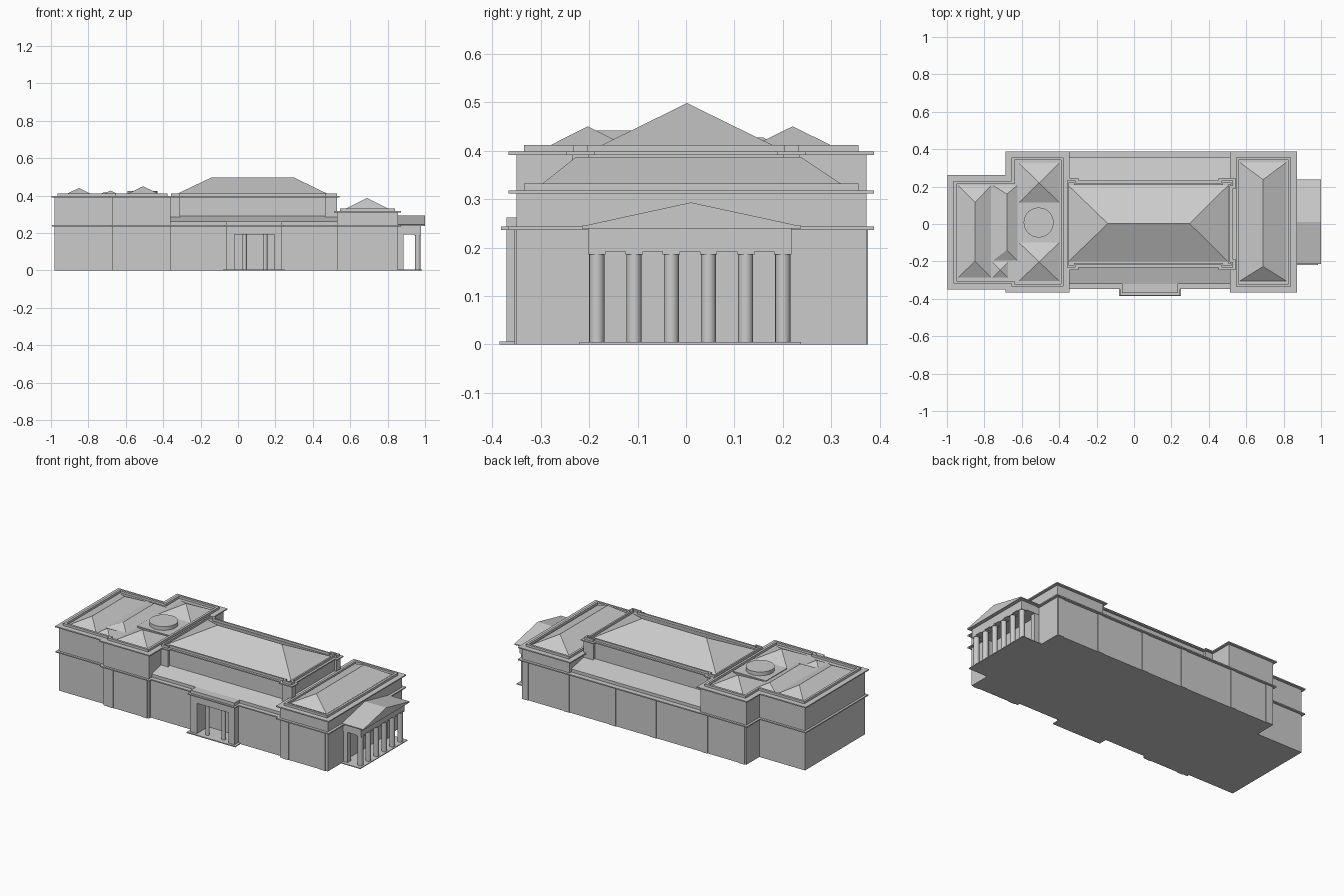
import bpy, bmesh
from mathutils import Vector

cube = bpy.data.objects.get("Cube")
if cube:
    bpy.data.objects.remove(cube, do_unlink=True)

stone = bpy.data.materials.new("pale_stone")
stone.use_nodes = True
stone.diffuse_color = (0.6, 0.6, 0.6, 1)
stone.node_tree.nodes["Principled BSDF"].inputs["Base Color"].default_value = (0.6, 0.6, 0.6, 1)


def finish(name, bm):
    bmesh.ops.recalc_face_normals(bm, faces=bm.faces)
    mesh = bpy.data.meshes.new(name)
    bm.to_mesh(mesh)
    bm.free()
    mesh.materials.append(stone)
    obj = bpy.data.objects.new(name, mesh)
    bpy.context.collection.objects.link(obj)
    return obj


def rect(x0, x1, y0, y1):
    return [(x0, y0), (x1, y0), (x1, y1), (x0, y1)]


def grow(outline, d):
    """Offset a right-angled, counter-clockwise outline outwards by d."""
    out = []
    for i, p in enumerate(outline):
        p = Vector(p)
        a = (p - Vector(outline[i - 1])).normalized()
        b = (Vector(outline[(i + 1) % len(outline)]) - p).normalized()
        out.append(tuple(p + d * Vector((a.y + b.y, -a.x - b.x))))
    return out


def prism(name, outline, z0, z1):
    bm = bmesh.new()
    low = [bm.verts.new((x, y, z0)) for x, y in outline]
    top = [bm.verts.new((x, y, z1)) for x, y in outline]
    bm.faces.new(low[::-1])
    bm.faces.new(top)
    for i in range(len(low)):
        j = (i + 1) % len(low)
        bm.faces.new((low[i], low[j], top[j], top[i]))
    return finish(name, bm)


def box(name, x0, x1, y0, y1, z0, z1):
    return prism(name, rect(x0, x1, y0, y1), z0, z1)


def parapet(name, outline, z0, z1, inset=0.016, width=0.014):
    """Low hollow wall that follows an outline."""
    bm = bmesh.new()
    loops = [[bm.verts.new((x, y, z)) for x, y in grow(outline, -d)]
             for d, z in ((inset, z0), (inset, z1), (inset + width, z1), (inset + width, z0))]
    n = len(outline)
    for k in range(4):
        a, b = loops[k], loops[(k + 1) % 4]
        for i in range(n):
            j = (i + 1) % n
            bm.faces.new((a[i], a[j], b[j], b[i]))
    return finish(name, bm)


def hull(name, points):
    bm = bmesh.new()
    for p in points:
        bm.verts.new(p)
    bmesh.ops.convex_hull(bm, input=bm.verts)
    bmesh.ops.dissolve_limit(bm, angle_limit=0.01, verts=bm.verts, edges=bm.edges)
    return finish(name, bm)


def roof(name, outline, z, ridge, top):
    return hull(name, [(x, y, z) for x, y in outline] + [(x, y, top) for x, y in ridge])


def cylinder(name, x, y, r, z0, z1, sides):
    bm = bmesh.new()
    bmesh.ops.create_cone(bm, cap_ends=True, segments=sides, radius1=r, radius2=r, depth=z1 - z0)
    bmesh.ops.translate(bm, vec=(x, y, (z0 + z1) / 2), verts=bm.verts)
    for f in bm.faces:
        f.smooth = len(f.verts) == 4
    for e in bm.edges:
        e.smooth = all(f.smooth for f in e.link_faces)
    return finish(name, bm)


# Footprints of the blocks
west = [(-0.98, -0.335), (-0.67, -0.335), (-0.67, -0.35), (-0.36, -0.35),
        (-0.36, 0.372), (-0.67, 0.372), (-0.67, 0.245), (-0.98, 0.245)]
middle = rect(-0.36, 0.53, -0.333, 0.372)
east = rect(0.53, 0.855, -0.35, 0.372)
porch = rect(-0.063, 0.235, -0.37, -0.32)
hall = [(-0.36, -0.235), (-0.31, -0.235), (-0.31, -0.22), (0.465, -0.22), (0.465, -0.235), (0.53, -0.235)]
hall += [(0.53, -0.2), (0.515, -0.2)]
hall += [(x, -y) for x, y in reversed(hall)]

# West block
prism("west_walls", west, 0, 0.398)
prism("west_lower_cornice", grow(west, 0.014), 0.236, 0.243)
prism("west_upper_cornice", grow(west, 0.016), 0.391, 0.398)
parapet("west_parapet", west, 0.396, 0.412)

# West roofs
roof("far_west_roof", rect(-0.945, -0.76, -0.29, 0.21), 0.396, [(-0.85, -0.2), (-0.85, 0.115)], 0.441)
roof("narrow_roof", rect(-0.76, -0.62, -0.2, 0.21), 0.396, [(-0.68, -0.14), (-0.68, 0.16)], 0.427)
roof("small_pyramid_roof", rect(-0.76, -0.67, -0.29, -0.2), 0.396, [(-0.715, -0.245)], 0.419)
for side, y0, y1 in (("south", -0.31, -0.095), ("north", 0.11, 0.33)):
    roof(side + "_pyramid_roof", rect(-0.62, -0.395, y0, y1), 0.396, [(-0.507, (y0 + y1) / 2)], 0.45)
box("drum_base", -0.62, -0.395, -0.095, 0.11, 0.39, 0.402)
cylinder("drum", -0.51, 0.008, 0.08, 0.395, 0.425, 32)

# Middle block, with a recess for the entrance
notched = middle[:1] + [(-0.02, -0.333), (-0.02, -0.26), (0.195, -0.26), (0.195, -0.333)] + middle[1:]
prism("middle_lower_walls", notched, 0, 0.192)
prism("middle_upper_walls", middle, 0.192, 0.243)
prism("middle_cornice", rect(-0.36, 0.53, -0.347, 0.387), 0.236, 0.243)
for side, out, inner in (("south", -0.32, -0.22), ("north", 0.356, 0.22)):
    hull(side + "_lean_to_roof", [(x, y, z) for x in (-0.36, 0.53)
         for y, z in ((out, 0.24), (out, 0.262), (inner, 0.29), (inner, 0.24))])

# Raised central hall
prism("hall_walls", hall, 0.24, 0.398)
prism("hall_cornice", grow(hall, 0.012), 0.391, 0.398)
parapet("hall_parapet", hall, 0.396, 0.412, 0.002, 0.01)
roof("hall_roof", rect(-0.355, 0.507, -0.205, 0.21), 0.396, [(-0.14, 0.002), (0.297, 0.002)], 0.498)

# East block
prism("east_walls", east, 0, 0.318)
prism("east_lower_cornice", grow(east, 0.016), 0.236, 0.243)
prism("east_upper_cornice", grow(east, 0.016), 0.311, 0.318)
parapet("east_parapet", east, 0.316, 0.332)
roof("east_roof", rect(0.565, 0.815, -0.305, 0.33), 0.325, [(0.69, -0.227), (0.69, 0.237)], 0.387)

# Front entrance porch
box("porch_step", -0.08, 0.25, -0.385, -0.26, 0, 0.006)
for side, x0, x1 in (("right", -0.063, -0.02), ("left", 0.195, 0.235)):
    box("porch_pier_" + side, x0, x1, -0.37, -0.32, 0, 0.192)
prism("porch_lintel", porch, 0.192, 0.262)
prism("porch_cornice", grow(porch, 0.012), 0.236, 0.243)
for i, x in enumerate((0.035, 0.145)):
    cylinder(f"porch_column_{i}", x, -0.345, 0.012, 0, 0.192, 16)

# East portico with six columns
box("portico_step", 0.85, 0.985, -0.22, 0.237, 0, 0.005)
box("portico_lintel", 0.85, 0.978, -0.202, 0.218, 0.192, 0.24)
box("portico_cornice", 0.85, 1.0, -0.215, 0.237, 0.239, 0.245)
hull("portico_pediment", [(x, y, z) for x in (0.85, 1.0)
     for y, z in ((-0.215, 0.244), (0.237, 0.244), (0.01, 0.293))])
for i in range(6):
    y = -0.184 + i * 0.0768
    cylinder(f"portico_column_{i}", 0.961, y, 0.0155, 0.004, 0.187, 20)
    box(f"portico_capital_{i}", 0.943, 0.979, y - 0.018, y + 0.018, 0.186, 0.193)
for side, y in (("right", -0.184), ("left", 0.2)):
    box("portico_wall_pier_" + side, 0.85, 0.885, y - 0.016, y + 0.016, 0, 0.193)

# Shallow wall pilasters
for i, x in enumerate((-0.62, -0.39, 0.57, 0.82)):
    box(f"front_pilaster_{i}", x - 0.02, x + 0.02, -0.354, -0.345, 0, 0.238)
for i, x in enumerate((-0.64, -0.39, -0.04, 0.235, 0.55, 0.83)):
    box(f"back_pilaster_{i}", x - 0.02, x + 0.02, 0.365, 0.376, 0, 0.238)
